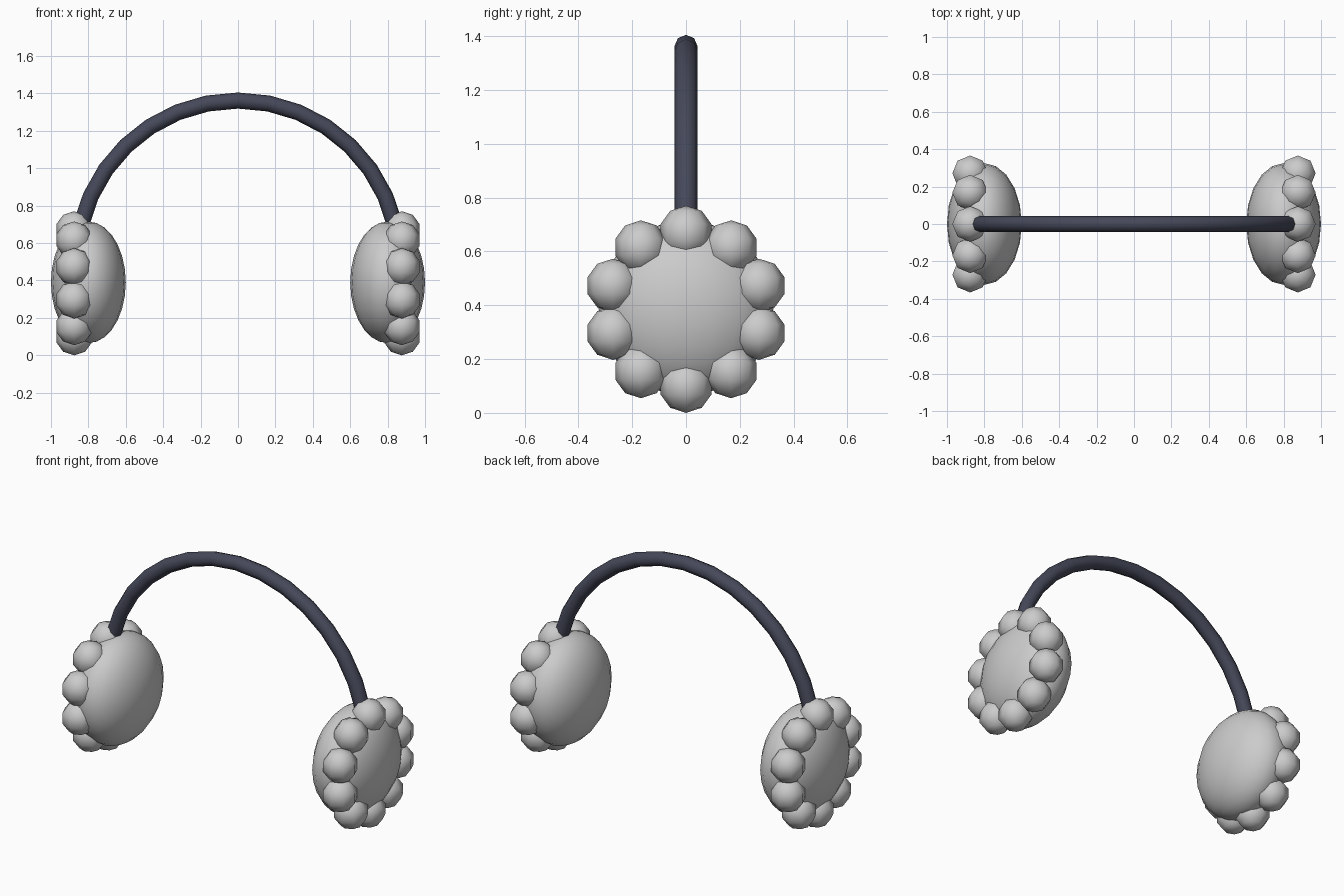
import bpy, bmesh, math
from mathutils import Matrix

if "Cube" in bpy.data.objects:
    bpy.data.objects.remove(bpy.data.objects["Cube"])

CUP_Z = 0.385


def mesh_object(name, bm):
    for f in bm.faces:
        f.smooth = True
    mesh = bpy.data.meshes.new(name)
    bm.to_mesh(mesh)
    bm.free()
    obj = bpy.data.objects.new(name, mesh)
    bpy.context.collection.objects.link(obj)
    return obj


# Flattened ear cushion on one side
def ear_cup(name, side):
    bm = bmesh.new()
    mat = Matrix.Translation((side * 0.8, 0, CUP_Z + 0.005)) @ Matrix.Diagonal((0.2, 0.325, 0.325, 1))
    bmesh.ops.create_uvsphere(bm, u_segments=20, v_segments=14, radius=1, matrix=mat)
    return mesh_object(name, bm)


# Ring of ten fluffy balls around the cushion
def fluff_ring(name, side, count=10, ring=0.285, ball=0.1):
    bm = bmesh.new()
    for i in range(count):
        a = math.tau * i / count
        mat = Matrix.Translation((side * 0.876, ring * math.sin(a), CUP_Z + ring * math.cos(a)))
        bmesh.ops.create_uvsphere(bm, u_segments=8, v_segments=5, radius=ball, matrix=mat)
    return mesh_object(name, bm)


for label, side in (("left", -1), ("right", 1)):
    ear_cup(label + "_ear_cup", side)
    fluff_ring(label + "_fluff_ring", side)

# Head band: round tube swept along an arc
steps, radius, centre_z, start = 14, 0.862, 0.5, math.radians(13)
curve = bpy.data.curves.new("head_band", 'CURVE')
curve.dimensions = '3D'
curve.bevel_depth = 0.043
curve.bevel_resolution = 2
curve.use_fill_caps = True
spline = curve.splines.new('POLY')
spline.points.add(steps)
for i, p in enumerate(spline.points):
    a = start + (math.pi - 2 * start) * i / steps
    p.co = (radius * math.cos(a), 0, centre_z + radius * math.sin(a), 1)
band = bpy.data.objects.new("head_band", curve)
bpy.context.collection.objects.link(band)

bpy.context.view_layer.objects.active = band
band.select_set(True)
bpy.ops.object.convert(target='MESH')
band = bpy.context.object
bpy.ops.object.shade_smooth_by_angle(angle=math.radians(50))

slate = bpy.data.materials.new("dark_slate")
slate.diffuse_color = (0.06, 0.065, 0.1, 1)
slate.use_nodes = True
slate.node_tree.nodes["Principled BSDF"].inputs["Base Color"].default_value = slate.diffuse_color
band.data.materials.clear()
band.data.materials.append(slate)
